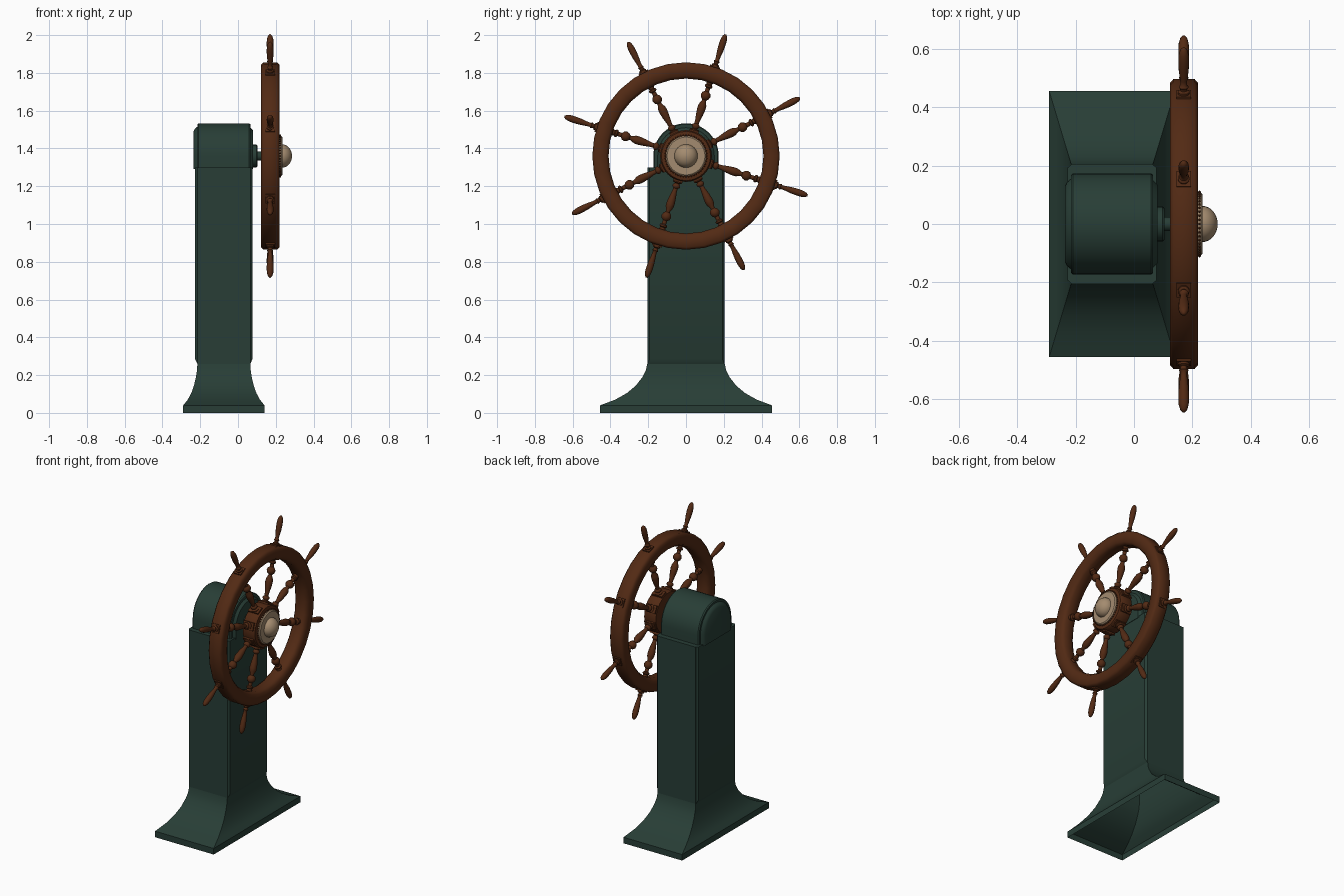
import bpy, bmesh, math
from mathutils import Matrix, Vector

if "Cube" in bpy.data.objects:
    bpy.data.objects.remove(bpy.data.objects["Cube"])


def material(name, rgb):
    m = bpy.data.materials.new(name)
    m.diffuse_color = (*rgb, 1)
    m.use_nodes = True
    m.node_tree.nodes["Principled BSDF"].inputs["Base Color"].default_value = m.diffuse_color
    return m


GREEN = material("dark green paint", (0.021, 0.048, 0.037))
WOOD = material("brown wood", (0.085, 0.023, 0.007))
CREAM = material("pale brass", (0.37, 0.26, 0.16))
CX = -0.075                      # pedestal centre
AXLE = Vector((0.17, 0, 1.36))   # wheel centre


def finish(bm, name, mat, matrix=Matrix(), angle=35):
    bmesh.ops.remove_doubles(bm, verts=bm.verts, dist=1e-5)
    bmesh.ops.recalc_face_normals(bm, faces=bm.faces)
    me = bpy.data.meshes.new(name)
    bm.to_mesh(me)
    bm.free()
    for p in me.polygons:
        p.use_smooth = True
    me.set_sharp_from_angle(angle=math.radians(angle))
    me.materials.append(mat)
    ob = bpy.data.objects.new(name, me)
    ob.matrix_world = matrix
    bpy.context.collection.objects.link(ob)
    return ob


def lathe(name, profile, mat, matrix, sides, ring=False, angle=35):
    """Turn (radius, height) points about local z."""
    bm = bmesh.new()
    rows = [[bm.verts.new((r * math.cos(a), r * math.sin(a), h))
             for a in (2 * math.pi * i / sides for i in range(sides))]
            for r, h in profile]
    pairs = list(zip(rows, rows[1:])) + ([(rows[-1], rows[0])] if ring else [])
    for lo, hi in pairs:
        for i in range(sides):
            j = (i + 1) % sides
            bm.faces.new((lo[i], lo[j], hi[j], hi[i]))
    if not ring:
        bm.faces.new(rows[0])
        bm.faces.new(rows[-1])
    return finish(bm, name, mat, matrix, angle)


def loft(name, loops, mat, cap_first=True, cap_last=True):
    bm = bmesh.new()
    rows = [[bm.verts.new(p) for p in loop] for loop in loops]
    n = len(rows[0])
    for lo, hi in zip(rows, rows[1:]):
        for i in range(n):
            j = (i + 1) % n
            bm.faces.new((lo[i], lo[j], hi[j], hi[i]))
    if cap_first:
        bm.faces.new(rows[0])
    if cap_last:
        bm.faces.new(rows[-1])
    return finish(bm, name, mat)


def rect(hx, hy, z):
    return [(CX - hx, -hy, z), (CX + hx, -hy, z), (CX + hx, hy, z), (CX - hx, hy, z)]


def panel(x, hy, z0, z1):
    return [(x, -hy, z0), (x, hy, z0), (x, hy, z1), (x, -hy, z1)]


def arch(x, r, bottom):
    arc = [(x, r * math.cos(a), 1.36 + r * math.sin(a))
           for a in (math.pi * i / 20 for i in range(21))]
    return [(x, r, bottom)] + arc + [(x, -r, bottom)]


# Pedestal: hollow flared foot, column and side panels
flare = [(1, 0), (1, 0.04), (0.68, 0.07), (0.43, 0.105), (0.24, 0.145),
         (0.1, 0.19), (0.03, 0.225), (0, 0.26)]
loft("flared_foot", [rect(0.14 + 0.075 * f, 0.205 + 0.25 * f, z) for f, z in flare],
     GREEN, False, False)
loft("column", [rect(0.14, 0.205, 0.26), rect(0.14, 0.205, 1.30)], GREEN, False, True)
for side, label in ((1, "front"), (-1, "rear")):
    loft(label + "_column_panel",
         [panel(CX + side * 0.14, 0.203, 0.26, 1.30),
          panel(CX + side * 0.152, 0.192, 0.285, 1.30)], GREEN, False)

# Arched head with stepped end plates
loft("arched_head", [arch(-0.215, 0.168, 1.29), arch(-0.208, 0.173, 1.29),
                     arch(0.058, 0.173, 1.29), arch(0.065, 0.168, 1.29)], GREEN)
loft("rear_end_plate", [arch(-0.215, 0.155, 1.29), arch(-0.228, 0.145, 1.29),
                        arch(-0.236, 0.13, 1.29)], GREEN, False)
loft("front_end_plate", [arch(0.065, 0.15, 1.29), arch(0.08, 0.135, 1.29)], GREEN, False)

# Axle, running along x
along_x = Matrix.Translation((0, 0, 1.36)) @ Matrix.Rotation(math.pi / 2, 4, 'Y')
lathe("axle_boss", [(0.06, 0.07), (0.06, 0.098), (0.054, 0.104)], GREEN, along_x, 24)
lathe("axle", [(0.024, 0.1), (0.024, 0.15)], GREEN, along_x, 16)

# Wheel rim and hub
lathe("wheel_rim", [(0.41, 0.145), (0.425, 0.125), (0.483, 0.123), (0.496, 0.135),
                    (0.496, 0.207), (0.483, 0.219), (0.425, 0.217), (0.41, 0.198)],
      WOOD, along_x, 32, ring=True, angle=60)
lathe("wheel_hub", [(0.105, 0.125), (0.132, 0.128), (0.137, 0.137), (0.137, 0.205),
                    (0.13, 0.216), (0.105, 0.219)], WOOD, along_x, 32)

# Hub plate with dome and a beaded edge
lathe("hub_plate", [(0.107, 0.215), (0.107, 0.229), (0.1, 0.235)], CREAM, along_x, 40)
dome = [(0.062 * math.cos(a), 0.233 + 0.053 * math.sin(a))
        for a in (math.pi / 2 * i / 8 for i in range(8))] + [(0.002, 0.286)]
lathe("hub_dome", dome, CREAM, along_x, 24, angle=60)
bm = bmesh.new()
for i in range(48):
    a = 2 * math.pi * i / 48
    bmesh.ops.create_icosphere(bm, subdivisions=1, radius=0.005, matrix=Matrix.Translation(
        (0.224, 0.11 * math.cos(a), 1.36 + 0.11 * math.sin(a))))
finish(bm, "hub_beading", WOOD)

# Eight turned spokes with handles and mounting blocks
spoke = [(0.024, 0.12), (0.024, 0.148), (0.013, 0.153), (0.021, 0.163), (0.021, 0.172),
         (0.012, 0.18), (0.013, 0.195), (0.019, 0.23), (0.023, 0.265), (0.021, 0.285),
         (0.012, 0.305), (0.012, 0.313), (0.022, 0.321), (0.027, 0.336), (0.022, 0.351),
         (0.012, 0.359), (0.012, 0.378), (0.021, 0.384), (0.021, 0.392), (0.014, 0.397),
         (0.02, 0.415)]
handle = [(0.02, 0.485), (0.02, 0.508), (0.012, 0.513), (0.012, 0.52), (0.017, 0.526),
          (0.011, 0.533), (0.012, 0.55), (0.017, 0.59), (0.0185, 0.625), (0.017, 0.65),
          (0.012, 0.668), (0.004, 0.677)]
for k in range(8):
    m = Matrix.Translation(AXLE) @ Matrix.Rotation(math.radians(-18 - 45 * k), 4, 'X')
    lathe("spoke_%d" % (k + 1), spoke, WOOD, m, 14, angle=50)
    lathe("handle_%d" % (k + 1), handle, WOOD, m, 14, angle=50)
    bm = bmesh.new()
    for r, size in ((0.455, (0.05, 0.055, 0.092)), (0.13, (0.075, 0.05, 0.028))):
        bmesh.ops.create_cube(bm, size=1, matrix=Matrix.Translation((0, 0, r))
                              @ Matrix.Diagonal((*size, 1)))
    finish(bm, "spoke_blocks_%d" % (k + 1), WOOD, m)
